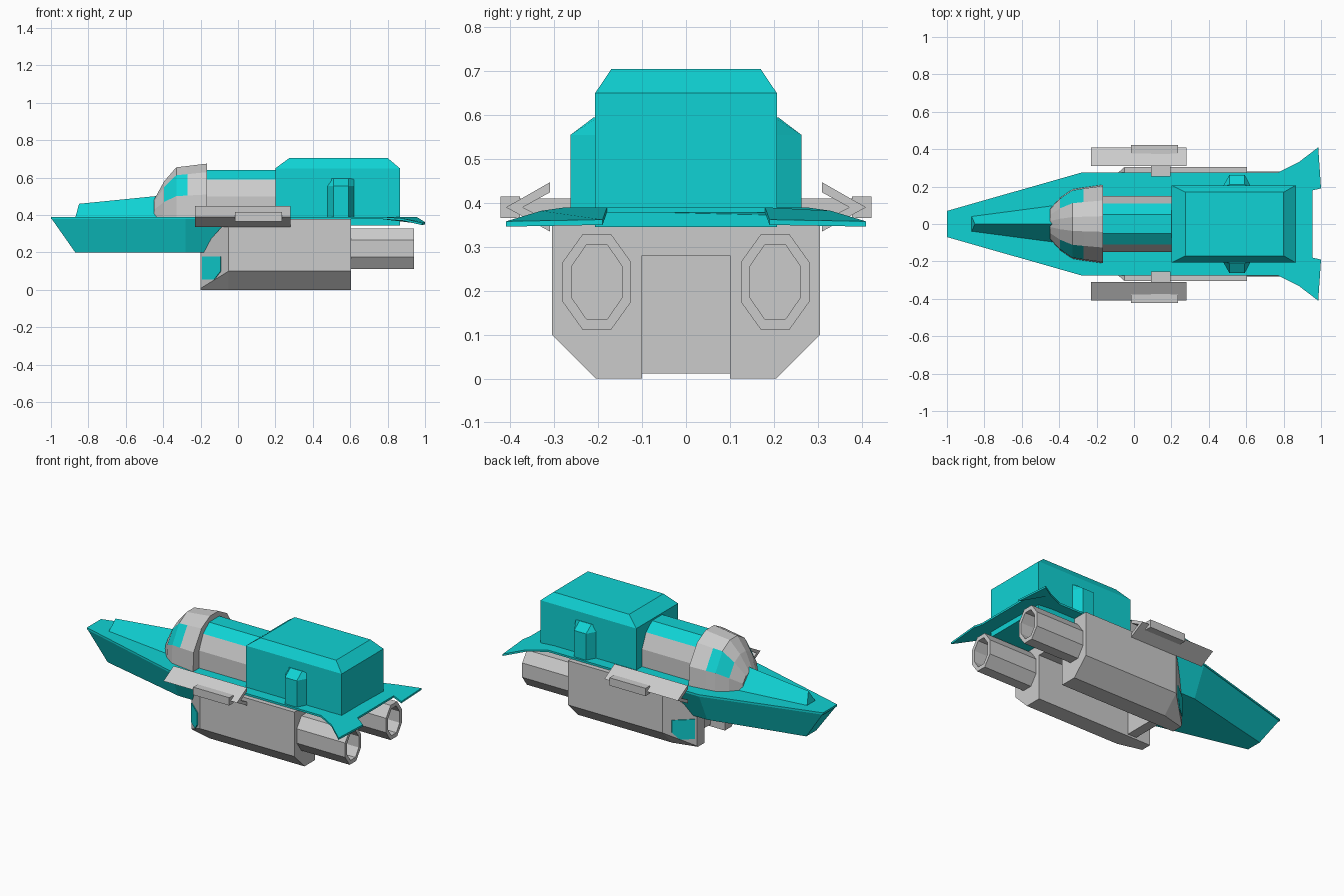
import bpy
import bmesh
import math
from mathutils import Vector

default_cube = bpy.data.objects.get("Cube")
if default_cube:
    bpy.data.objects.remove(default_cube, do_unlink=True)


def make_material(name, colour):
    material = bpy.data.materials.new(name)
    material.use_nodes = True
    material.diffuse_color = colour
    material.node_tree.nodes["Principled BSDF"].inputs["Base Color"].default_value = colour
    return material


cyan = make_material("cyan paint", (0.005, 0.65, 0.66, 1))
grey = make_material("grey metal", (0.6, 0.6, 0.6, 1))


def finish(name, bm, materials, mirrored=False):
    """Turn a bmesh into a flat shaded object, mirrored across y if wanted."""
    bmesh.ops.recalc_face_normals(bm, faces=bm.faces)
    mesh = bpy.data.meshes.new(name)
    bm.to_mesh(mesh)
    bm.free()
    for material in materials:
        mesh.materials.append(material)
    part = bpy.data.objects.new(name, mesh)
    bpy.context.scene.collection.objects.link(part)
    if mirrored:
        modifier = part.modifiers.new("Mirror", "MIRROR")
        modifier.use_axis = (False, True, False)
        modifier.use_mirror_merge = False
    return part


def loft_mesh(rings):
    """Bridge rings of equal length and cap both ends."""
    bm = bmesh.new()
    loops = [[bm.verts.new(point) for point in ring] for ring in rings]
    count = len(rings[0])
    for first, second in zip(loops, loops[1:]):
        for i in range(count):
            j = (i + 1) % count
            bm.faces.new((first[i], first[j], second[j], second[i]))
    bm.faces.new(loops[0])
    bm.faces.new(loops[-1])
    return bm


def loft(name, rings, material, mirrored=False):
    return finish(name, loft_mesh(rings), [material], mirrored)


def section(x, points):
    return [(x, y, z) for y, z in points]


def both_sides(half):
    """Complete a half cross-section of (y, z) points."""
    return half + [(-y, z) for y, z in reversed(half)]


def box(name, x_range, y_range, z_range, material, mirrored=False):
    (y0, y1), (z0, z1) = y_range, z_range
    outline = [(y0, z0), (y1, z0), (y1, z1), (y0, z1)]
    return loft(name, [section(x, outline) for x in x_range], material, mirrored)


def rectangle(x0, x1, width, z):
    return [(x0, -width, z), (x1, -width, z), (x1, width, z), (x0, width, z)]


# Deck with drooping tail fins
half_deck = [(-1, .07, .39), (-.28, .275, .39), (.77, .275, .39), (.88, .33, .382),
             (.985, .41, .358), (1, .19, .362), (.955, .18, .39)]
deck_top = half_deck + [(x, -y, z) for x, y, z in reversed(half_deck)]
deck_bottom = [(x, y, z - .012) for x, y, z in deck_top]
loft("deck", [deck_top, deck_bottom], cyan)

# Forward hull, tapering to a keel
upper = [(-1, .07), (-.28, .275), (-.07, .275)]
lower = [(-.87, .05), (-.28, .19), (-.1, .19)]


def plan(half, z):
    return [(x, y, z) for x, y in half] + [(x, -y, z) for x, y in reversed(half)]


loft("hull", [plan(upper, .385), plan(lower, .2)], cyan)

# Nose ridge
loft("nose_ridge", [
    [(-.87, -.043, .385), (-.85, 0, .46), (-.87, .043, .385)],
    [(-.4, -.105, .385), (-.4, 0, .505), (-.4, .105, .385)]], cyan)

# Cabin spine: upper facets painted cyan
spine_half = [(.15, .385), (.15, .5), (.11, .59), (.05, .64)]
bm = loft_mesh([section(x, both_sides(spine_half)) for x in (-.2, .22)])
for face in bm.faces:
    face.material_index = int(face.calc_center_median().z > .6)
finish("cabin_spine", bm, [grey, cyan])

# Faceted canopy with a window facet on each side
dome = [(1, 0), (.97, .42), (.6, .84), (.2, 1)]
stations = [(-.45, .08, .09), (-.395, .14, .19), (-.33, .185, .265),
            (-.27, .195, .272), (-.165, .21, .285)]
rings = []
for x, width, height in stations:
    rings.append(section(x, both_sides([(width * y, .39 + height * z) for y, z in dome])))
bm = loft_mesh(rings)
panes = []
for face in bm.faces:
    c = face.calc_center_median()
    if -.38 < c.x < -.27 and abs(c.y) > .1 and .48 < c.z < .62:
        face.material_index = 1
finish("canopy", bm, [grey, cyan])

# Rear housing with chamfered roof
loft("rear_housing", [
    rectangle(.2, .865, .207, .345),
    rectangle(.2, .865, .207, .65),
    rectangle(.275, .8, .17, .705)], cyan)

# Small pods on the housing sides
def pod_plan(z, top=False):
    outer = .21 if top else .263
    return [(.475, .2, z), (.51, outer, z), (.592, outer, z), (.625, .2, z)]


loft("side_pod", [pod_plan(.38), pod_plan(.555), pod_plan(.595, True)], cyan, True)

# Lower engine nacelles, narrowed at the front
def nacelle_ring(x, width, chamfer, top):
    return section(x, [(.1, 0), (width - chamfer, 0), (width, chamfer), (width, top), (.1, top)])


loft("nacelle", [
    nacelle_ring(-.2, .175, .008, .21),
    nacelle_ring(-.05, .305, .1, .378),
    nacelle_ring(.605, .305, .1, .378)], grey, True)
box("nacelle_bridge", (-.05, .605), (-.101, .101), (.28, .378), grey)
box("nacelle_front_wall", (-.1, -.04), (-.101, .101), (.012, .3), grey)

# Painted panels on the slanted nacelle fronts
slope = Vector((.15, .13, 0)).normalized()
outward = Vector((-slope.y, slope.x, 0))
panel = []
for x, z in [(-.19, .055), (-.125, .055), (-.09, .1), (-.09, .178), (-.19, .178)]:
    panel.append(Vector((x, .305 + (x + .05) * slope.y / slope.x, z)))
loft("nacelle_panel", [[p + outward * d for p in panel] for d in (-.002, .005)], cyan, True)

# Hollow octagonal thrusters
def octagon(x, half_width, half_height):
    ring = []
    for i in range(8):
        angle = math.radians(22.5 + 45 * i)
        scale = 1 / math.cos(math.radians(22.5))
        ring.append((x, .203 + half_width * scale * math.cos(angle),
                     .22 + half_height * scale * math.sin(angle)))
    return ring


loft("thruster", [octagon(.58, .078, .109), octagon(.94, .078, .109),
                  octagon(.94, .058, .084), octagon(.62, .058, .084)], grey, True)

# V-shaped side fairings with struts and outer blocks
vee = [(.31, .447), (.41, .39), (.31, .335), (.31, .358), (.372, .39), (.31, .424)]
loft("side_fairing", [section(x, vee) for x in (-.23, .28)], grey, True)
box("fairing_strut", (.09, .195), (.255, .39), (.375, .41), grey, True)
box("fairing_block", (-.015, .235), (.378, .423), (.366, .415), grey, True)
